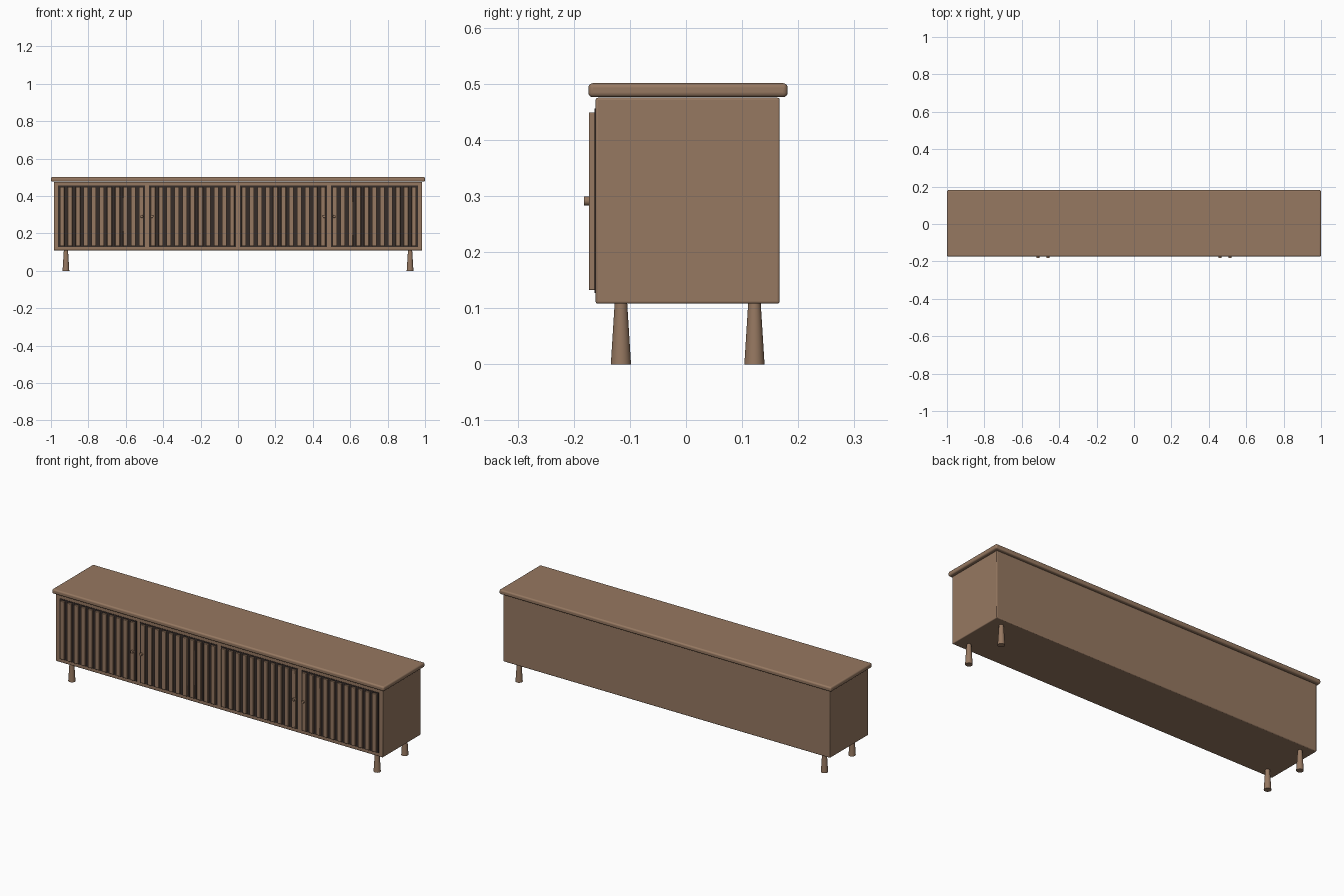
import bpy
from mathutils import Vector

if "Cube" in bpy.data.objects:
    bpy.data.objects.remove(bpy.data.objects["Cube"])


def material(name, rgb):
    m = bpy.data.materials.new(name)
    m.diffuse_color = (*rgb, 1)
    m.use_nodes = True
    m.node_tree.nodes["Principled BSDF"].inputs["Base Color"].default_value = m.diffuse_color
    return m


WOOD = material("walnut_brown", (0.305, 0.188, 0.119))
DARK = material("dark_recess", (0.035, 0.025, 0.022))


def finish(name, mat, bevel=0, segments=3):
    ob = bpy.context.object
    ob.name = name
    ob.data.materials.append(mat)
    if bevel:
        b = ob.modifiers.new("bevel", 'BEVEL')
        b.width, b.segments = bevel, segments
    bpy.ops.object.shade_smooth_by_angle()
    return ob


def box(name, lo, hi, mat, bevel=0, segments=3):
    lo, hi = Vector(lo), Vector(hi)
    bpy.ops.mesh.primitive_cube_add(size=1, location=(lo + hi) / 2)
    bpy.context.object.scale = hi - lo
    bpy.ops.object.transform_apply(location=False, rotation=False, scale=True)
    return finish(name, mat, bevel, segments)


# Carcass and overhanging rounded top
box("cabinet_body", (-0.985, -0.161, 0.108), (0.985, 0.167, 0.475), WOOD, 0.004)
box("top_board", (-1, -0.174, 0.476), (1, 0.181, 0.501), WOOD, 0.008, 4)

# Four doors: dark backing plate with vertical slats
DOOR_W, SLATS, SLAT_W = 0.465, 11, 0.025
PITCH = 0.0423
for d, cx in enumerate((-0.729, -0.243, 0.243, 0.729)):
    box(f"door_panel_{d}", (cx - DOOR_W / 2, -0.163, 0.127),
        (cx + DOOR_W / 2, -0.155, 0.456), DARK)
    for s in range(SLATS):
        x = cx + (s - (SLATS - 1) / 2) * PITCH
        box(f"door_slat_{d}_{s}", (x - SLAT_W / 2, -0.173, 0.132),
            (x + SLAT_W / 2, -0.162, 0.449), WOOD, 0.002, 2)

# Small round knobs either side of each door pair's seam
for i, x in enumerate((-0.514, -0.460, 0.460, 0.514)):
    bpy.ops.mesh.primitive_cylinder_add(vertices=24, radius=0.008, depth=0.02,
                                        location=(x, -0.172, 0.291),
                                        rotation=(1.570796, 0, 0))
    finish(f"door_knob_{i}", WOOD, 0.001, 2)

# Legs, wider at the floor
for i, (sx, sy) in enumerate(((-1, -1), (1, -1), (-1, 1), (1, 1))):
    bpy.ops.mesh.primitive_cone_add(vertices=32, radius1=0.018, radius2=0.011,
                                    depth=0.112,
                                    location=(sx * 0.92, 0.003 + sy * 0.119, 0.056))
    finish(f"leg_{i}", WOOD)
